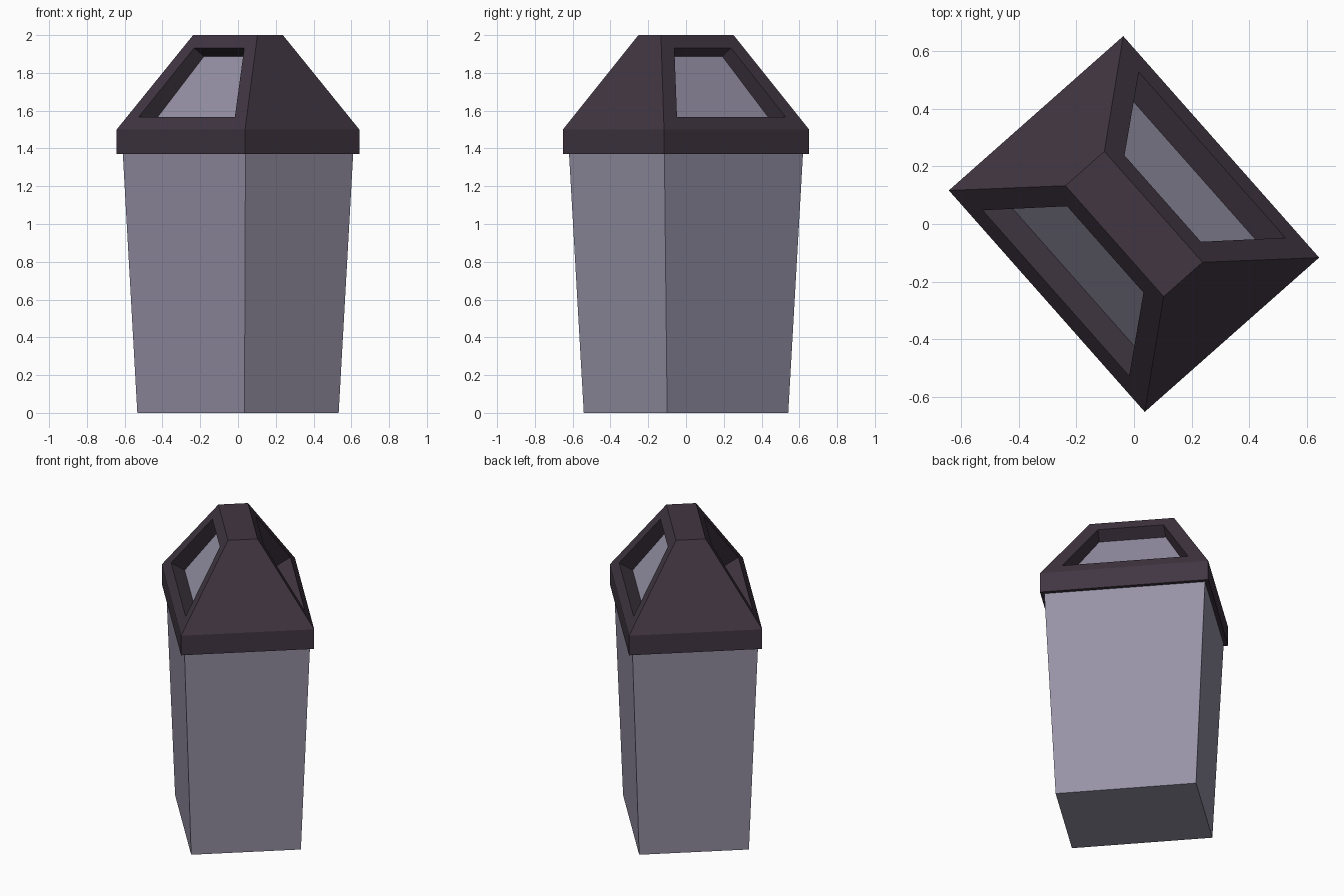
import bpy, bmesh, math
from mathutils import Matrix

if "Cube" in bpy.data.objects:
    bpy.data.objects.remove(bpy.data.objects["Cube"])

TURN = Matrix.Rotation(math.radians(-48.5), 4, 'Z')


def material(name, rgb):
    m = bpy.data.materials.new(name)
    m.diffuse_color = (*rgb, 1)
    m.use_nodes = True
    m.node_tree.nodes["Principled BSDF"].inputs["Base Color"].default_value = m.diffuse_color
    return m


GREY = material("light grey plastic", (0.31, 0.29, 0.385))
DARK = material("dark plum plastic", (0.053, 0.037, 0.055))


def rect(bm, hx, hy, z):
    return [bm.verts.new((sx * hx, sy * hy, z))
            for sx, sy in ((-1, -1), (1, -1), (1, 1), (-1, 1))]


def bridge(bm, a, b, skip=()):
    """Quads between two four-sided loops."""
    n = len(a)
    for i in range(n):
        if i not in skip:
            j = (i + 1) % n
            bm.faces.new((a[i], a[j], b[j], b[i]))


def finish(bm, name, mats):
    bmesh.ops.recalc_face_normals(bm, faces=bm.faces)
    bm.transform(TURN)
    me = bpy.data.meshes.new(name)
    bm.to_mesh(me)
    bm.free()
    for m in mats:
        me.materials.append(m)
    ob = bpy.data.objects.new(name, me)
    bpy.context.collection.objects.link(ob)
    return ob


# Tapered bin body
bm = bmesh.new()
low, high = rect(bm, 0.428, 0.333, 0), rect(bm, 0.490, 0.381, 1.375)
bridge(bm, low, high)
bm.faces.new(low)
bm.faces.new(high)
finish(bm, "bin_body", [GREY])

# Hipped lid: rim, sloping sides, flat top
bm = bmesh.new()
rim_low = rect(bm, 0.513, 0.404, 1.37)
rim_high = rect(bm, 0.513, 0.404, 1.50)
top = rect(bm, 0.257, 0.09, 2.0)
bm.faces.new(rim_low)
bm.faces.new(top)
bridge(bm, rim_low, rim_high)
bridge(bm, rim_high, top, skip=(0, 2))


def loop(side, lower, upper):
    """Trapezoid loop on a long side, each row given as (half width, depth, z)."""
    return [bm.verts.new((s * w * -side, side * y, z))
            for s, (w, y, z) in ((-1, lower), (1, lower), (1, upper), (-1, upper))]


# Recessed openings in both long slopes, with a grey panel at the back
for side, (i, j) in ((-1, (0, 1)), (1, (2, 3))):
    slope = [rim_high[i], rim_high[j], top[j], top[i]]
    opening = loop(side, (0.384, 0.362, 1.567), (0.200, 0.133, 1.932))
    back = loop(side, (0.384, 0.280, 1.515), (0.203, 0.061, 1.887))
    bridge(bm, slope, opening)
    bridge(bm, opening, back)
    bm.faces.new(back).material_index = 1
finish(bm, "bin_lid", [DARK, GREY])
